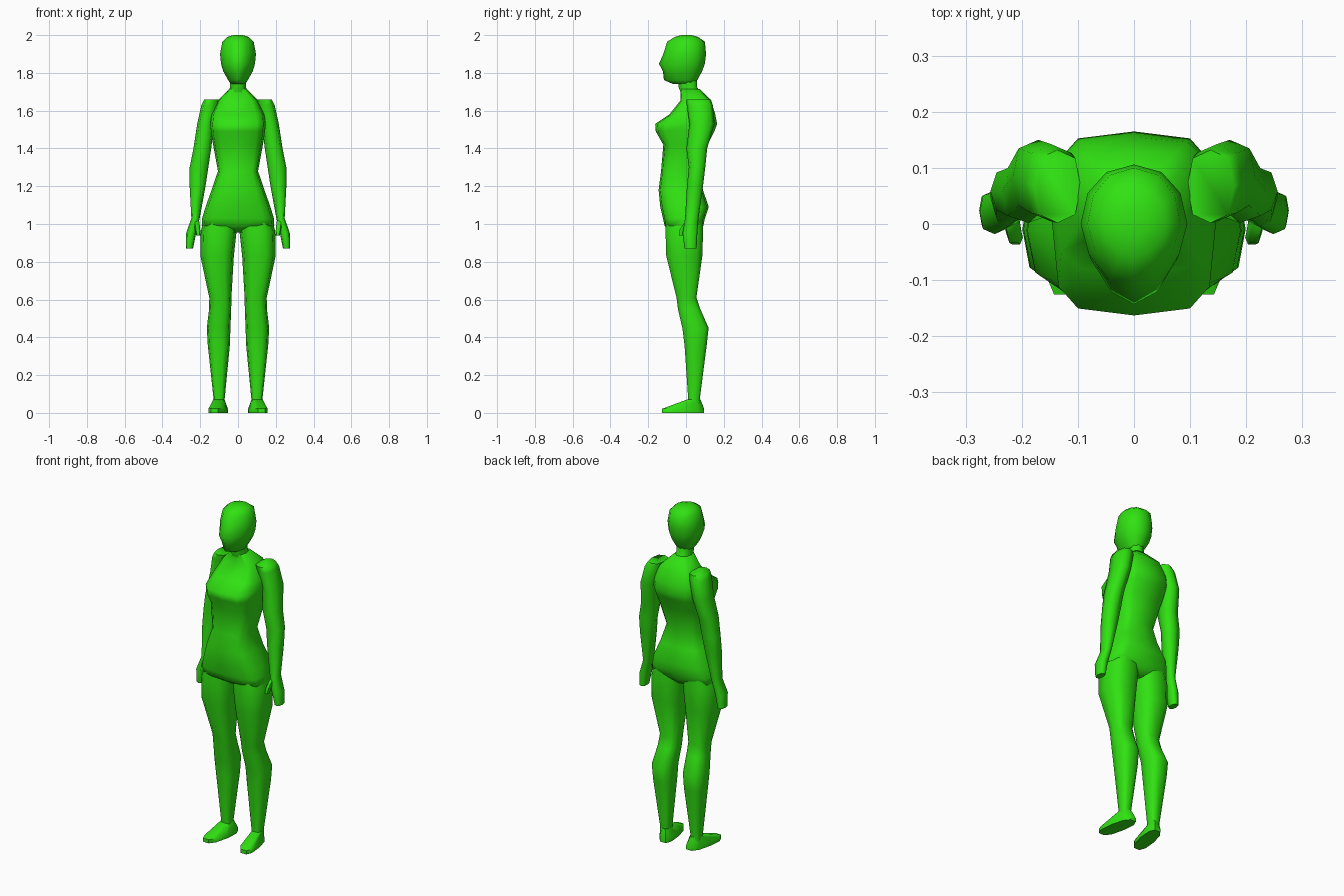
import bpy, bmesh, math

green = bpy.data.materials.new("bright green")
green.diffuse_color = (0.03, 0.76, 0.006, 1)


def spow(v, p):
    return math.copysign(abs(v) ** p, v) if abs(v) > 1e-6 else 0.0


def loft(name, rows, n=12, p=0.7, pf=None, yc=None, tilt=0.0, shear=0.0, mirror=False, sharp=65):
    """Loft rounded rings; each row is (z, x_min, x_max, y_front, y_back)."""
    pf = p if pf is None else pf
    bm = bmesh.new()
    rings = []
    for z, x0, x1, y0, y1 in rows:
        cx, cy = (x0 + x1) / 2, (y0 + y1) / 2 if yc is None else yc
        ring = []
        for i in range(n):
            a = 2 * math.pi * i / n
            s = math.sin(a)
            q = pf if s < 0 else p
            x = cx + (x1 - x0) / 2 * spow(math.cos(a), q)
            y = cy + spow(s, q) * ((y1 - cy) if s > 0 else (cy - y0))
            ring.append(bm.verts.new((x + shear * (y - cy), y, z + tilt * (y - cy))))
        rings.append(ring)
    for a, b in zip(rings, rings[1:]):
        for i in range(n):
            j = (i + 1) % n
            bm.faces.new((a[i], a[j], b[j], b[i]))
    bm.faces.new(rings[0])
    bm.faces.new(rings[-1])
    bmesh.ops.recalc_face_normals(bm, faces=bm.faces)
    me = bpy.data.meshes.new(name)
    bm.to_mesh(me)
    bm.free()
    for f in me.polygons:
        f.use_smooth = True
    me.set_sharp_from_angle(angle=math.radians(sharp))
    me.materials.append(green)
    ob = bpy.data.objects.new(name, me)
    bpy.context.collection.objects.link(ob)
    if mirror:
        ob.modifiers.new("mirror", 'MIRROR').use_mirror_merge = False
    return ob


def centred(rows):
    return [(z, -w, w, y0, y1) for z, w, y0, y1 in rows]


# Head: egg-shaped, pointed towards the face
loft("head", centred([
    (1.740, 0.038, -0.065, 0.045),
    (1.762, 0.052, -0.117, 0.060),
    (1.808, 0.078, -0.122, 0.085),
    (1.848, 0.090, -0.143, 0.100),
    (1.900, 0.095, -0.120, 0.106),
    (1.965, 0.083, -0.100, 0.100),
    (1.990, 0.058, -0.060, 0.065),
    (2.000, 0.025, -0.025, 0.030)]), p=0.95, pf=1.15, yc=0.0)

# Neck
loft("neck", centred([
    (1.650, 0.060, -0.020, 0.110),
    (1.690, 0.048, -0.028, 0.085),
    (1.725, 0.043, -0.042, 0.060),
    (1.800, 0.043, -0.040, 0.058)]), n=10, p=0.9)

# Torso from crotch to collar
loft("torso", centred([
    (0.955, 0.040, -0.060, 0.060),
    (0.990, 0.192, -0.113, 0.092),
    (1.030, 0.190, -0.122, 0.100),
    (1.090, 0.172, -0.136, 0.120),
    (1.180, 0.140, -0.145, 0.090),
    (1.280, 0.106, -0.132, 0.075),
    (1.420, 0.132, -0.120, 0.115),
    (1.490, 0.143, -0.160, 0.150),
    (1.530, 0.146, -0.163, 0.165),
    (1.580, 0.140, -0.088, 0.155),
    (1.655, 0.105, -0.028, 0.132),
    (1.715, 0.045, -0.030, 0.072)]), p=0.55)

# Legs
loft("leg", [
    (0.050, 0.072, 0.130, 0.010, 0.075),
    (0.080, 0.070, 0.130, 0.010, 0.075),
    (0.360, 0.043, 0.160, -0.010, 0.112),
    (0.450, 0.040, 0.165, -0.022, 0.122),
    (0.550, 0.036, 0.153, -0.045, 0.078),
    (0.610, 0.035, 0.152, -0.052, 0.057),
    (0.830, 0.022, 0.199, -0.108, 0.090),
    (0.960, 0.008, 0.197, -0.112, 0.094),
    (1.050, 0.006, 0.175, -0.108, 0.090)], n=10, p=0.72, mirror=True)

# Feet: sloping from ankle to toe, turned slightly out
loft("foot", [
    (0.000, 0.060, 0.150, -0.130, 0.100),
    (0.022, 0.060, 0.150, -0.130, 0.100),
    (0.072, 0.072, 0.130, 0.008, 0.078)], n=10, p=0.75, shear=-0.17, mirror=True, sharp=50)

# Arms with flat mitten hands
loft("arm", [
    (0.870, 0.238, 0.276, -0.008, 0.056),
    (0.950, 0.222, 0.275, -0.018, 0.060),
    (1.030, 0.203, 0.247, -0.005, 0.066),
    (1.200, 0.172, 0.256, 0.005, 0.090),
    (1.300, 0.157, 0.256, 0.015, 0.102),
    (1.400, 0.142, 0.236, 0.002, 0.112),
    (1.530, 0.125, 0.216, 0.018, 0.150),
    (1.630, 0.100, 0.194, 0.004, 0.142),
    (1.660, 0.095, 0.178, 0.002, 0.132)], n=8, p=0.75, mirror=True)

# Thumbs
loft("thumb", [
    (0.940, 0.198, 0.222, -0.038, -0.010),
    (0.970, 0.200, 0.228, -0.036, 0.004),
    (1.020, 0.206, 0.236, -0.002, 0.040)], n=6, p=0.8, mirror=True)
